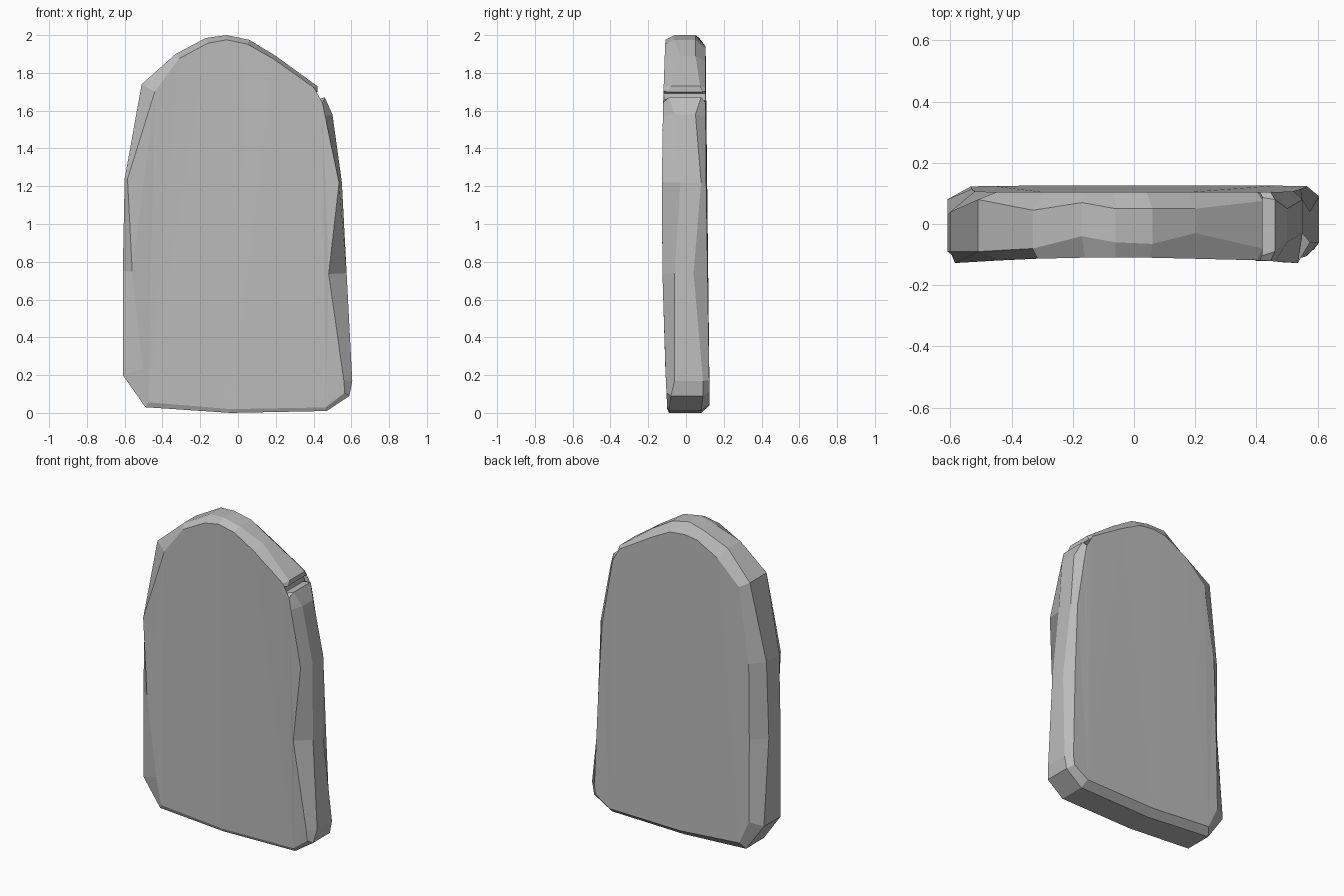
import bpy, bmesh
from mathutils import Vector

if "Cube" in bpy.data.objects:
    bpy.data.objects.remove(bpy.data.objects["Cube"])

# Outline seen from the front, counter-clockwise from the lower left:
# x, z, front bevel inset, back bevel inset, y where front bevel starts, y where back bevel starts
OUTLINE = [
    (-.49, .03, .03, .05, -.09, .09),
    (-.04, .00, .02, .04, -.09, .08),
    (.47, .01, .02, .04, -.09, .08),
    (.59, .09, .03, .04, -.08, .09),
    (.605, .17, .045, .04, -.06, .09),
    (.575, .74, .095, .03, -.06, .04),
    (.55, 1.22, .015, .03, -.03, .08),
    (.50, 1.58, .04, .04, -.06, .05),
    (.46, 1.67, .03, .03, -.09, .08),
    (.40, 1.655, 0, 0, -.11, .09),      # chipped notch
    (.395, 1.69, 0, 0, -.11, .09),
    (.42, 1.70, .01, .01, -.10, .09),
    (.42, 1.73, .02, .02, -.08, .075),
    (.20, 1.89, .02, .04, -.03, .05),
    (.06, 1.975, .025, .05, -.065, .05),
    (-.06, 2.0, .025, .06, -.06, .05),
    (-.17, 1.985, .03, .06, -.04, .07),
    (-.33, 1.90, .03, .06, -.08, .045),
    (-.51, 1.74, .08, .07, -.09, .08),
    (-.60, 1.24, .015, .08, -.09, .04),
    (-.61, .75, .05, .08, -.09, .03),
    (-.61, .20, .11, .08, -.09, .08),
]


def front_y(z):
    return -.128 + .02 * ((z - 1.1) / .9) ** 2


def back_y(z):
    return .126 - .022 * min(1, z / 1.4)


def inset(i, amount):
    """Outline point i moved inward by amount."""
    n = len(OUTLINE)
    a, p, b = (Vector(OUTLINE[k % n][:2]) for k in (i - 1, i, i + 1))
    d = (p - a).normalized() + (b - p).normalized()
    return p + Vector((-d.y, d.x)).normalized() * amount


# Four rings: front face, front edge, back edge, back face
bm = bmesh.new()
rings = [[], [], [], []]
for i, (x, z, fi, bi, yf, yb) in enumerate(OUTLINE):
    f, b = inset(i, fi), inset(i, bi)
    for ring, co in zip(rings, ((f.x, front_y(f.y), f.y), (x, yf, z),
                                (x, yb, z), (b.x, back_y(b.y), b.y))):
        ring.append(bm.verts.new(co))

n = len(OUTLINE)
for r, s in zip(rings, rings[1:]):
    for i in range(n):
        j = (i + 1) % n
        bm.faces.new((r[j], r[i], s[i], s[j]))
caps = [bm.faces.new(rings[0]), bm.faces.new(rings[3][::-1])]
bmesh.ops.triangulate(bm, faces=caps)
bmesh.ops.recalc_face_normals(bm, faces=bm.faces)

mesh = bpy.data.meshes.new("stone_slab")
bm.to_mesh(mesh)
bm.free()

# Single stone colour
mat = bpy.data.materials.new("stone grey")
mat.diffuse_color = (.5, .5, .5, 1)
mat.use_nodes = True
mat.node_tree.nodes["Principled BSDF"].inputs["Base Color"].default_value = mat.diffuse_color
mesh.materials.append(mat)
bpy.context.collection.objects.link(bpy.data.objects.new("stone_slab", mesh))
